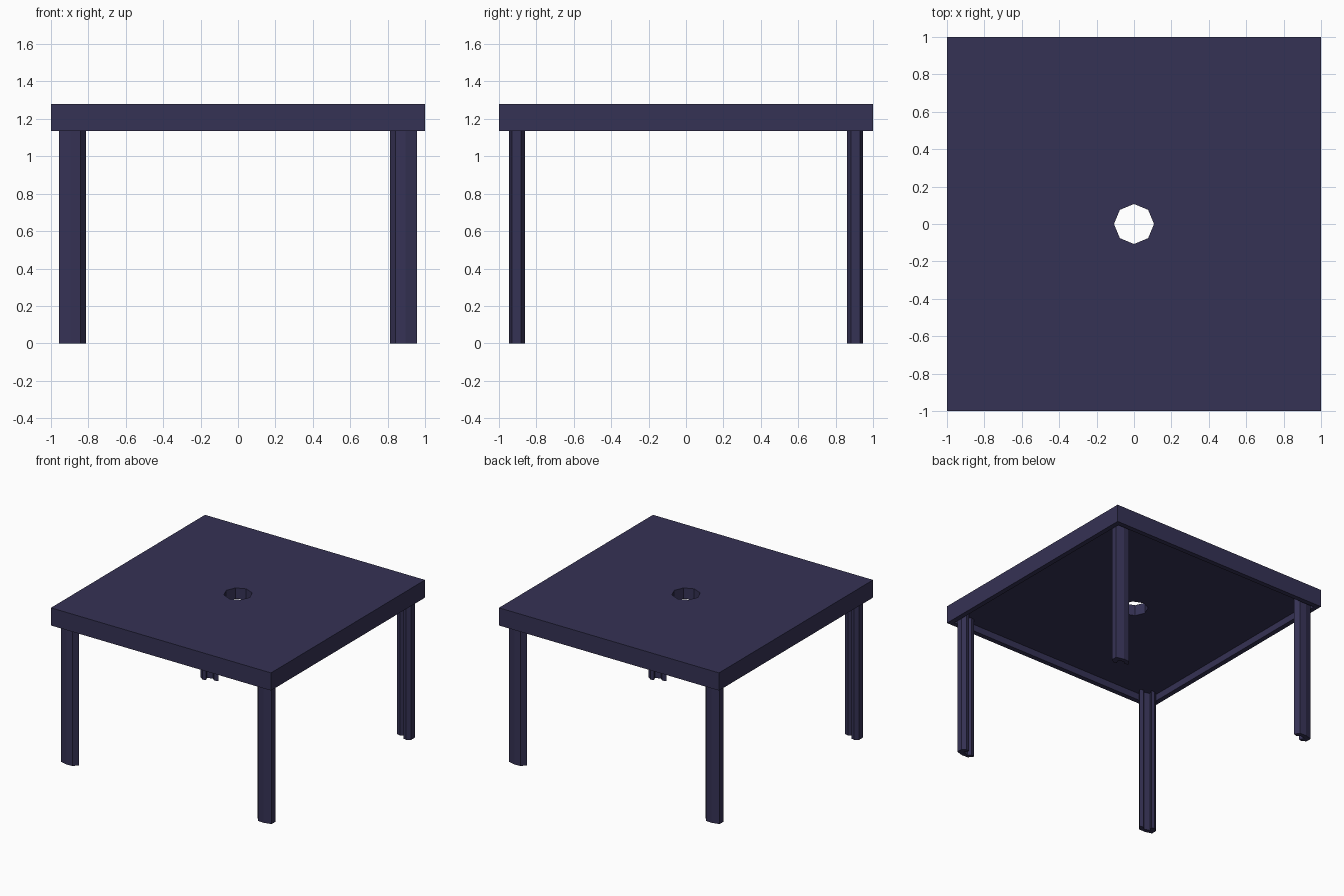
import bpy, bmesh

if "Cube" in bpy.data.objects:
    bpy.data.objects.remove(bpy.data.objects["Cube"])

TOP, RIM, UNDER = 1.28, 1.135, 1.19   # top face, rim bottom, recessed underside

mat = bpy.data.materials.new("dark_navy")
mat.diffuse_color = (0.036, 0.032, 0.09, 1)
mat.use_nodes = True
mat.node_tree.nodes["Principled BSDF"].inputs["Base Color"].default_value = mat.diffuse_color


def box(name, half, z0, z1):
    bpy.ops.mesh.primitive_cube_add(size=1, location=(0, 0, (z0 + z1) / 2))
    ob = bpy.context.object
    ob.name = name
    ob.scale = (2 * half, 2 * half, z1 - z0)
    bpy.ops.object.transform_apply(location=True, rotation=True, scale=True)
    return ob


def cut(target, cutter):
    mod = target.modifiers.new(cutter.name, 'BOOLEAN')
    mod.operation = 'DIFFERENCE'
    mod.solver = 'EXACT'
    mod.object = cutter
    cutter.hide_render = True
    cutter.hide_set(True)


# Tabletop: slab hollowed from below, with an octagonal centre hole
tabletop = box("tabletop", 1.0, RIM, TOP)
tabletop.data.materials.append(mat)
recess = box("recess_cutter", 0.96, RIM - 0.2, UNDER)
bpy.ops.mesh.primitive_cylinder_add(vertices=8, radius=0.107, depth=1, location=(0, 0, TOP))
hole = bpy.context.object
hole.name = "hole_cutter"
cut(tabletop, recess)
cut(tabletop, hole)

# Leg: curved channel section for the +x +y corner, opening towards the centre
PROFILE = [(0.813, 0.905), (0.842, 0.943), (0.895, 0.947), (0.957, 0.93),
           (0.957, 0.882), (0.925, 0.86), (0.897, 0.866), (0.915, 0.905),
           (0.868, 0.917), (0.846, 0.895)]


def leg(name, sx, sy):
    bm = bmesh.new()
    base = bm.faces.new([bm.verts.new((x * sx, y * sy, 0)) for x, y in PROFILE])
    ext = bmesh.ops.extrude_face_region(bm, geom=[base], use_keep_orig=True)
    verts = [v for v in ext["geom"] if isinstance(v, bmesh.types.BMVert)]
    bmesh.ops.translate(bm, verts=verts, vec=(0, 0, UNDER))
    bmesh.ops.recalc_face_normals(bm, faces=bm.faces[:])
    me = bpy.data.meshes.new(name)
    bm.to_mesh(me)
    bm.free()
    me.materials.append(mat)
    bpy.context.collection.objects.link(bpy.data.objects.new(name, me))


# One leg mirrored to each corner
for sy, end in ((-1, "front"), (1, "back")):
    for sx, side in ((-1, "left"), (1, "right")):
        leg(f"{end}_{side}_leg", sx, sy)
